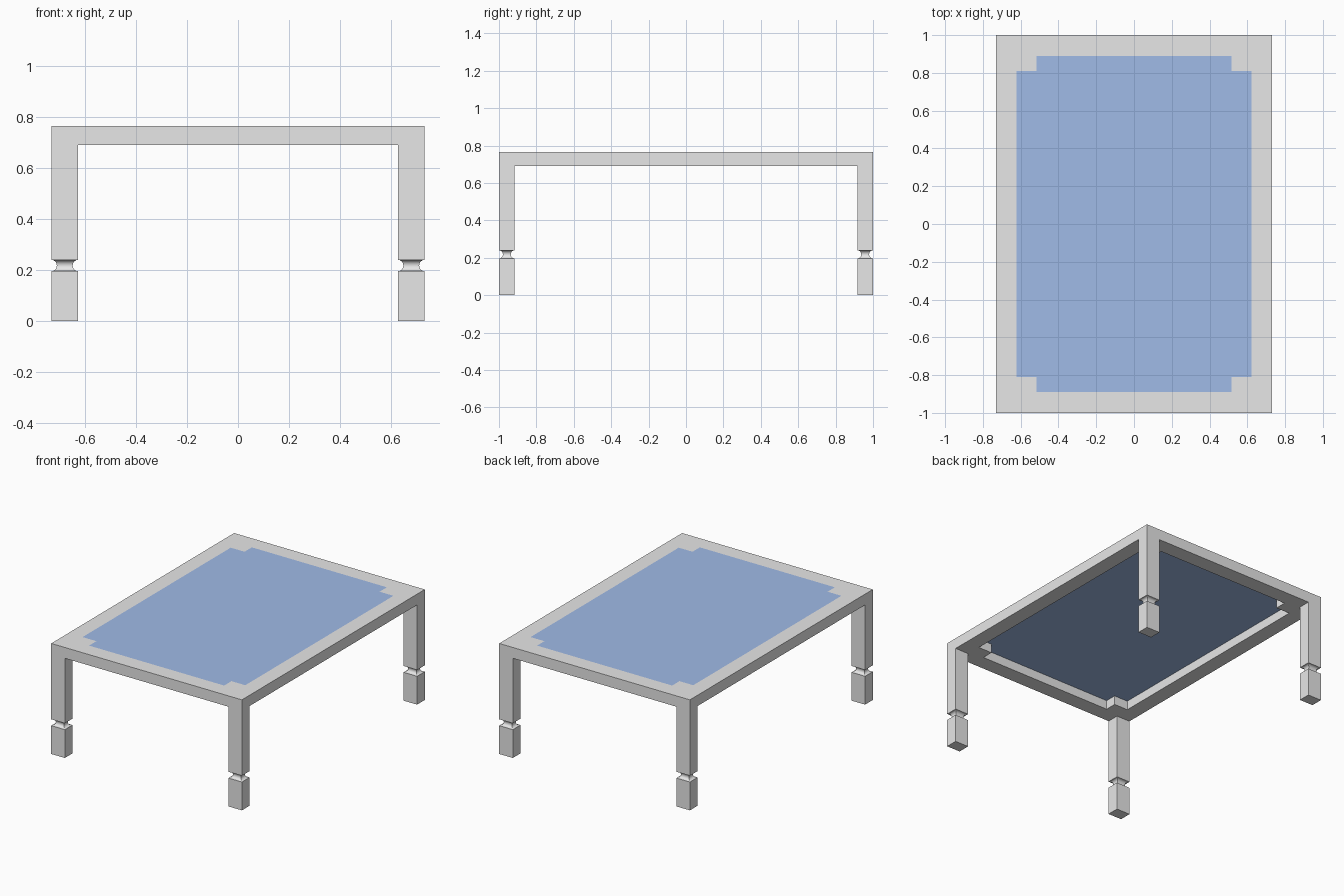
import bpy
import bmesh
import math

if "Cube" in bpy.data.objects:
    bpy.data.objects.remove(bpy.data.objects["Cube"])


def make_material(name, rgb):
    mat = bpy.data.materials.new(name)
    mat.use_nodes = True
    mat.diffuse_color = (*rgb, 1)
    mat.node_tree.nodes["Principled BSDF"].inputs["Base Color"].default_value = (*rgb, 1)
    return mat


def make_object(name, bm, mat):
    bmesh.ops.recalc_face_normals(bm, faces=bm.faces)
    mesh = bpy.data.meshes.new(name)
    bm.to_mesh(mesh)
    bm.free()
    mesh.materials.append(mat)
    obj = bpy.data.objects.new(name, mesh)
    bpy.context.collection.objects.link(obj)
    return obj


frame_grey = make_material("frame grey", (0.8, 0.8, 0.8))
glass_blue = make_material("glass blue", (0.37, 0.52, 0.84))

HALF_X, HALF_Y = 0.73, 1.0
TOP, UNDERSIDE = 0.765, 0.69
X_CUTS = [-HALF_X, -0.623, -0.517, 0.517, 0.623, HALF_X]
Y_CUTS = [-HALF_Y, -0.89, -0.81, 0.81, 0.89, HALF_Y]


def in_opening(i, j):
    # Rectangular opening whose four corner cells stay filled
    return 1 <= i <= 3 and 1 <= j <= 3 and (i == 2 or j == 2)


def slab(name, keep, bottom, mat):
    # Extrude the chosen grid cells into one solid that ends at the top
    bm = bmesh.new()
    verts = [[bm.verts.new((x, y, bottom)) for y in Y_CUTS] for x in X_CUTS]
    for i in range(5):
        for j in range(5):
            if keep(i, j):
                bm.faces.new((verts[i][j], verts[i + 1][j],
                              verts[i + 1][j + 1], verts[i][j + 1]))
    bmesh.ops.delete(bm, geom=[v for v in bm.verts if not v.link_faces], context="VERTS")
    result = bmesh.ops.extrude_face_region(bm, geom=bm.faces[:], use_keep_orig=True)
    moved = [g for g in result["geom"] if isinstance(g, bmesh.types.BMVert)]
    bmesh.ops.translate(bm, verts=moved, vec=(0, 0, TOP - bottom))
    return make_object(name, bm, mat)


# Table top: frame with a flush glass panel
slab("frame", lambda i, j: not in_opening(i, j), UNDERSIDE, frame_grey)
slab("glass_panel", in_opening, TOP - 0.012, glass_blue)

# Leg profile as height and inset, with a rounded groove
LEG_X, LEG_Y = 0.104, 0.084
GROOVE_Z, GROOVE_R, GROOVE_DEPTH, STEPS = 0.218, 0.022, 0.021, 10
profile = [(0, 0)]
for k in range(STEPS + 1):
    a = math.pi * k / STEPS
    profile.append((GROOVE_Z - GROOVE_R * math.cos(a), GROOVE_DEPTH * math.sin(a)))
profile.append((UNDERSIDE, 0))

# Square leg lofted through the profile, mirrored to all corners
bm = bmesh.new()
rings = []
for z, inset in profile:
    x0, x1 = HALF_X - LEG_X + inset, HALF_X - inset
    y0, y1 = HALF_Y - LEG_Y + inset, HALF_Y - inset
    rings.append([bm.verts.new((x, y, z))
                  for x, y in ((x0, y0), (x1, y0), (x1, y1), (x0, y1))])
for low, high in zip(rings, rings[1:]):
    for k in range(4):
        n = (k + 1) % 4
        bm.faces.new((low[k], low[n], high[n], high[k]))
bm.faces.new(rings[0][::-1])
bm.faces.new(rings[-1])
legs = make_object("legs", bm, frame_grey)

bpy.ops.object.select_all(action="DESELECT")
legs.select_set(True)
bpy.context.view_layer.objects.active = legs
bpy.ops.object.shade_smooth_by_angle(angle=math.radians(30))
mirror = legs.modifiers.new("four_corners", "MIRROR")
mirror.use_axis = (True, True, False)
mirror.use_mirror_merge = False
